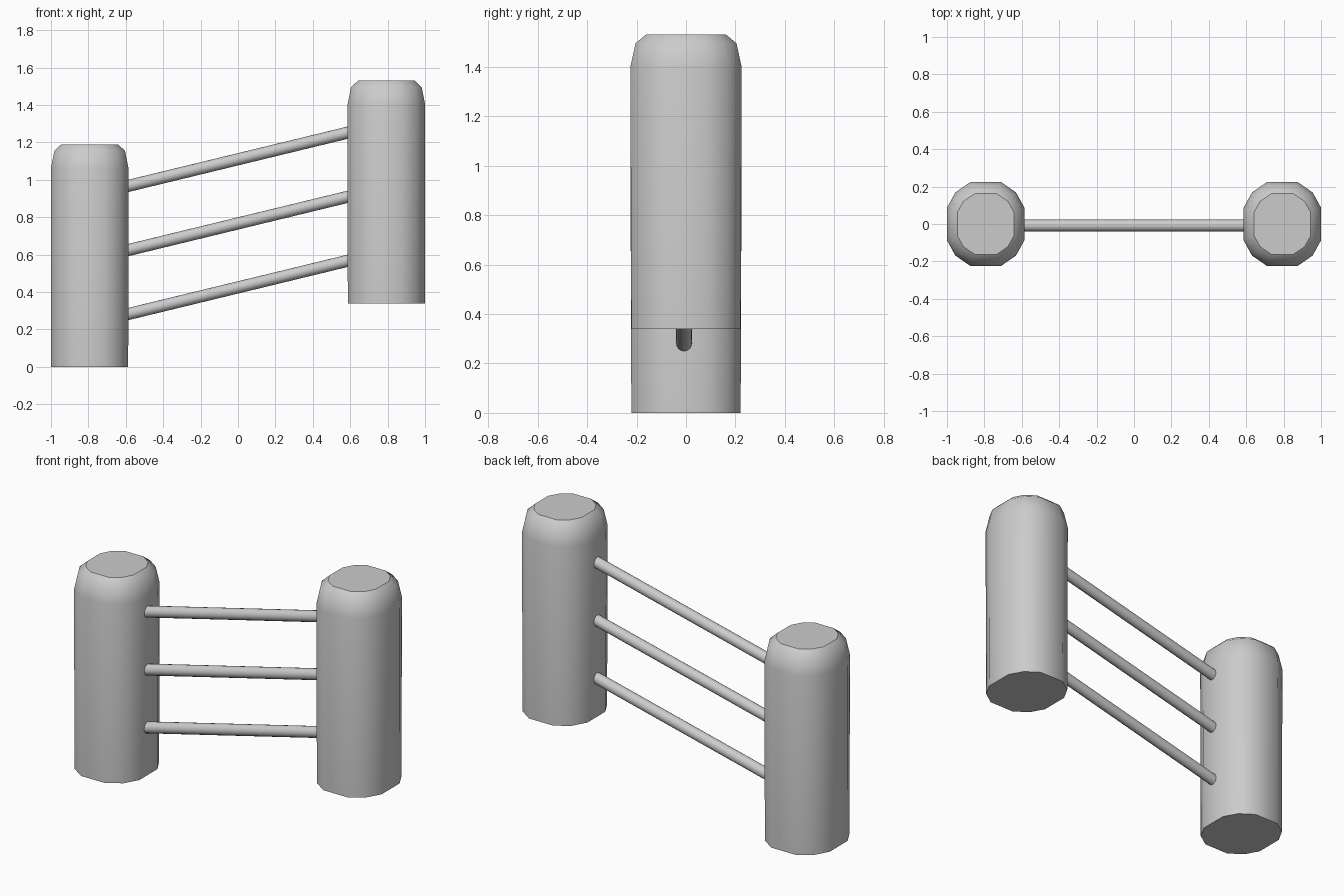
import bpy, bmesh, math
from mathutils import Vector

cube = bpy.data.objects.get("Cube")
if cube:
    bpy.data.objects.remove(cube, do_unlink=True)

grey = bpy.data.materials.new("plain grey")
grey.use_nodes = True
grey.diffuse_color = (0.6, 0.6, 0.6, 1)
grey.node_tree.nodes["Principled BSDF"].inputs["Base Color"].default_value = (0.6, 0.6, 0.6, 1)


def smooth(obj):
    obj.data.materials.append(grey)
    bpy.ops.object.select_all(action="DESELECT")
    obj.select_set(True)
    bpy.context.view_layer.objects.active = obj
    bpy.ops.object.shade_smooth_by_angle(angle=math.radians(38))


# Post: twelve-sided rounded square lofted through a few heights
CORNER = [(1, 0.38), (0.78, 0.75), (0.39, 1)]
PROFILE = [(0, 0.206, 0.221), (1.06, 0.208, 0.225), (1.155, 0.189, 0.204), (1.19, 0.152, 0.162)]


def post(name, x, z):
    outline = []
    for sx, sy in ((1, 1), (-1, 1), (-1, -1), (1, -1)):
        pts = [(u * sx, v * sy) for u, v in CORNER]
        outline += pts if sx == sy else pts[::-1]
    bm = bmesh.new()
    rings = [[bm.verts.new((u * hx, v * hy, h)) for u, v in outline] for h, hx, hy in PROFILE]
    n = len(outline)
    for low, high in zip(rings, rings[1:]):
        for i in range(n):
            j = (i + 1) % n
            bm.faces.new((low[i], low[j], high[j], high[i]))
    bm.faces.new(rings[0][::-1])
    bm.faces.new(rings[-1])
    mesh = bpy.data.meshes.new(name)
    bm.to_mesh(mesh)
    bm.free()
    obj = bpy.data.objects.new(name, mesh)
    obj.location = (x, 0, z)
    bpy.context.collection.objects.link(obj)
    smooth(obj)


# Rail: thin rod running uphill between the posts
def rail(name, height):
    half = Vector((0.61, 0, 0.148))
    bpy.ops.mesh.primitive_cylinder_add(vertices=16, radius=0.032, depth=2 * half.length,
                                        location=(0, -0.008, height))
    obj = bpy.context.object
    obj.name = name
    obj.rotation_euler = half.to_track_quat("Z", "Y").to_euler()
    smooth(obj)


post("lower_post", -0.793, 0)
post("upper_post", 0.793, 0.34)
for name, height in (("bottom_rail", 0.425), ("middle_rail", 0.767), ("top_rail", 1.11)):
    rail(name, height)
